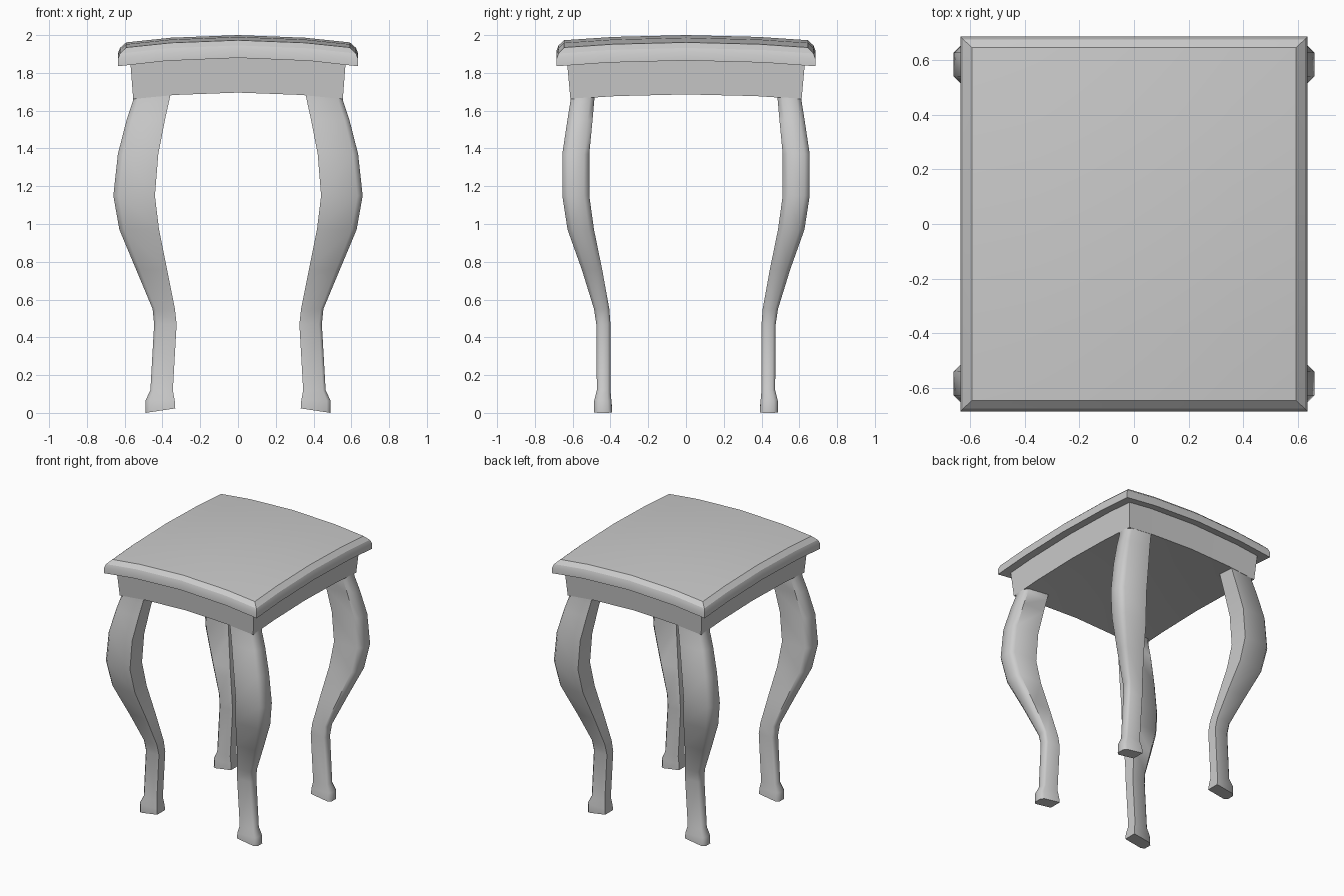
import bpy, bmesh, math

old = bpy.data.objects.get("Cube")
if old:
    bpy.data.objects.remove(old, do_unlink=True)

grey = bpy.data.materials.new("plain grey")
grey.use_nodes = True
COLOR = (0.6, 0.6, 0.6, 1)
grey.diffuse_color = COLOR
grey.node_tree.nodes["Principled BSDF"].inputs["Base Color"].default_value = COLOR


def finish(name, bm, angle):
    bmesh.ops.recalc_face_normals(bm, faces=bm.faces)
    mesh = bpy.data.meshes.new(name)
    bm.to_mesh(mesh)
    bm.free()
    mesh.materials.append(grey)
    obj = bpy.data.objects.new(name, mesh)
    bpy.context.collection.objects.link(obj)
    bpy.ops.object.select_all(action='DESELECT')
    obj.select_set(True)
    bpy.context.view_layer.objects.active = obj
    bpy.ops.object.shade_smooth_by_angle(angle=math.radians(angle))
    return obj


STEPS = [-1, -0.6, 0, 0.6, 1]
N = len(STEPS) - 1
RIM = ([(i, 0) for i in range(N)] + [(N, j) for j in range(N)]
       + [(i, N) for i in range(N, 0, -1)] + [(0, j) for j in range(N, 0, -1)])


def domed_slab(name, layers):
    """Stack of rectangles (half x, half y, crown height), bent down to the edges."""
    bm = bmesh.new()
    rows = []
    for k, (hx, hy, z) in enumerate(layers):
        cap = k in (0, len(layers) - 1)
        cells = [(i, j) for i in range(N + 1) for j in range(N + 1)] if cap else RIM
        row = {}
        for i, j in cells:
            x, y = STEPS[i] * hx, STEPS[j] * hy
            row[i, j] = bm.verts.new((x, y, z - 0.11 * x * x - 0.065 * y * y))
        rows.append(row)
        if cap:
            for i in range(N):
                for j in range(N):
                    bm.faces.new([row[i, j], row[i + 1, j], row[i + 1, j + 1], row[i, j + 1]])
    for low, high in zip(rows, rows[1:]):
        for a, b in zip(RIM, RIM[1:] + RIM[:1]):
            bm.faces.new([low[a], low[b], high[b], high[a]])
    return finish(name, bm, 25)


# Seat with a rounded lip, and the apron below it
domed_slab("seat", [(0.635, 0.685, 1.91), (0.635, 0.685, 1.95), (0.625, 0.675, 1.975),
                    (0.592, 0.645, 2.0)])
domed_slab("apron", [(0.555, 0.612, 1.72), (0.57, 0.63, 1.92)])

# Leg sections: height, inner x, outer x, inner y, outer y
LEG = [(1.70, 0.355, 0.552, 0.482, 0.608), (1.65, 0.365, 0.557, 0.486, 0.612),
       (1.55, 0.387, 0.59, 0.495, 0.628), (1.37, 0.422, 0.636, 0.512, 0.655),
       (1.15, 0.44, 0.66, 0.512, 0.655), (0.97, 0.418, 0.628, 0.487, 0.627),
       (0.76, 0.376, 0.54, 0.444, 0.552), (0.55, 0.334, 0.452, 0.406, 0.487),
       (0.47, 0.325, 0.444, 0.4, 0.475), (0.12, 0.345, 0.464, 0.4, 0.472),
       (0.065, 0.335, 0.49, 0.395, 0.486), (0.012, 0.332, 0.49, 0.391, 0.486)]


def cabriole_leg(name, sx, sy):
    bm = bmesh.new()
    rings = []
    for z, x0, x1, y0, y1 in LEG:
        c = 0.13 * (x1 - x0)
        outline = [(x0, y0), (x1 - c, y0), (x1, y0 + c), (x1, y1 - c), (x1 - c, y1), (x0, y1)]
        foot = z < 0.03
        rings.append([bm.verts.new((sx * x, sy * y, z - (0.15 * (x - 0.41) if foot else 0)))
                      for x, y in outline])
    for a, b in zip(rings, rings[1:]):
        for i in range(len(a)):
            j = (i + 1) % len(a)
            bm.faces.new([a[i], a[j], b[j], b[i]])
    bm.faces.new(rings[0])
    bm.faces.new(rings[-1])
    return finish(name, bm, 46)


# Four curved legs
for sx, side in ((1, "left"), (-1, "right")):
    for sy, end in ((-1, "front"), (1, "back")):
        cabriole_leg(f"{end}_{side}_leg", sx, sy)
